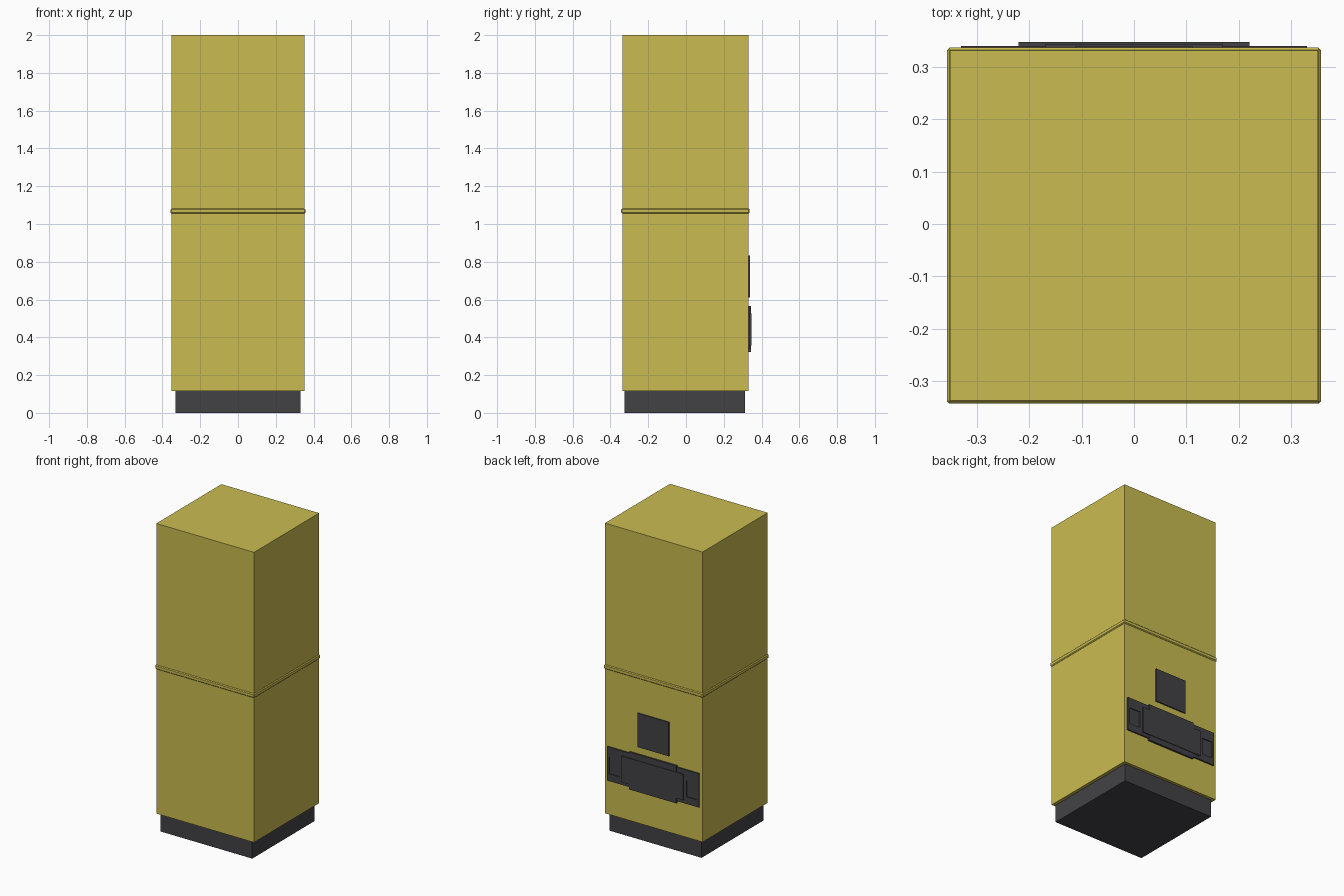
import bpy
import bmesh

cube = bpy.data.objects.get("Cube")
if cube:
    bpy.data.objects.remove(cube, do_unlink=True)


def make_material(name, colour):
    mat = bpy.data.materials.new(name)
    mat.use_nodes = True
    mat.diffuse_color = (*colour, 1)
    mat.node_tree.nodes["Principled BSDF"].inputs["Base Color"].default_value = (*colour, 1)
    return mat


yellow = make_material("mustard yellow", (0.59, 0.50, 0.082))
dark = make_material("dark grey", (0.055, 0.053, 0.058))


def box(name, mat, x, y, z, bevel=0):
    """Box from (min, max) pairs, with an optional chamfer."""
    bm = bmesh.new()
    bmesh.ops.create_cube(bm, size=1)
    for v in bm.verts:
        for axis, (low, high) in enumerate((x, y, z)):
            v.co[axis] = high if v.co[axis] > 0 else low
    mesh = bpy.data.meshes.new(name)
    bm.to_mesh(mesh)
    bm.free()
    mesh.materials.append(mat)
    obj = bpy.data.objects.new(name, mesh)
    bpy.context.collection.objects.link(obj)
    if bevel:
        mod = obj.modifiers.new("chamfer", "BEVEL")
        mod.width = bevel
        mod.segments = 1
    return obj


def sym(half):
    return (-half, half)


# Cabinet: plinth, two stacked housings and the trim band at their joint
BACK = 0.331
box("plinth", dark, sym(0.33), (-0.325, 0.312), (0, 0.118))
box("lower_housing", yellow, sym(0.351), (-0.337, BACK), (0.115, 1.068))
box("upper_housing", yellow, sym(0.351), (-0.337, BACK), (1.068, 2.0))
box("trim_band", yellow, sym(0.357), (-0.343, 0.337), (1.055, 1.082), 0.005)

# Square service cover on the back
box("service_cover", dark, sym(0.113), (BACK, 0.339), (0.612, 0.832))

# Wide back plate, with a shallow pocket let into each end
plate = box("back_plate", dark, sym(0.33), (BACK, 0.340), (0.337, 0.557))
for side, name in ((-1, "right_pocket_cutter"), (1, "left_pocket_cutter")):
    x = sorted((side * 0.24, side * 0.315))
    cutter = box(name, dark, x, (0.334, 0.36), (0.383, 0.49))
    cutter.hide_render = True
    cutter.hide_viewport = True
    cut = plate.modifiers.new("pocket", "BOOLEAN")
    cut.operation = "DIFFERENCE"
    cut.solver = "EXACT"
    cut.object = cutter

# Raised centre panel and the tabbed strip behind it
box("panel_tabs", dark, sym(0.17), (BACK, 0.343), (0.323, 0.566))
box("centre_panel", dark, sym(0.22), (BACK, 0.347), (0.358, 0.527))
